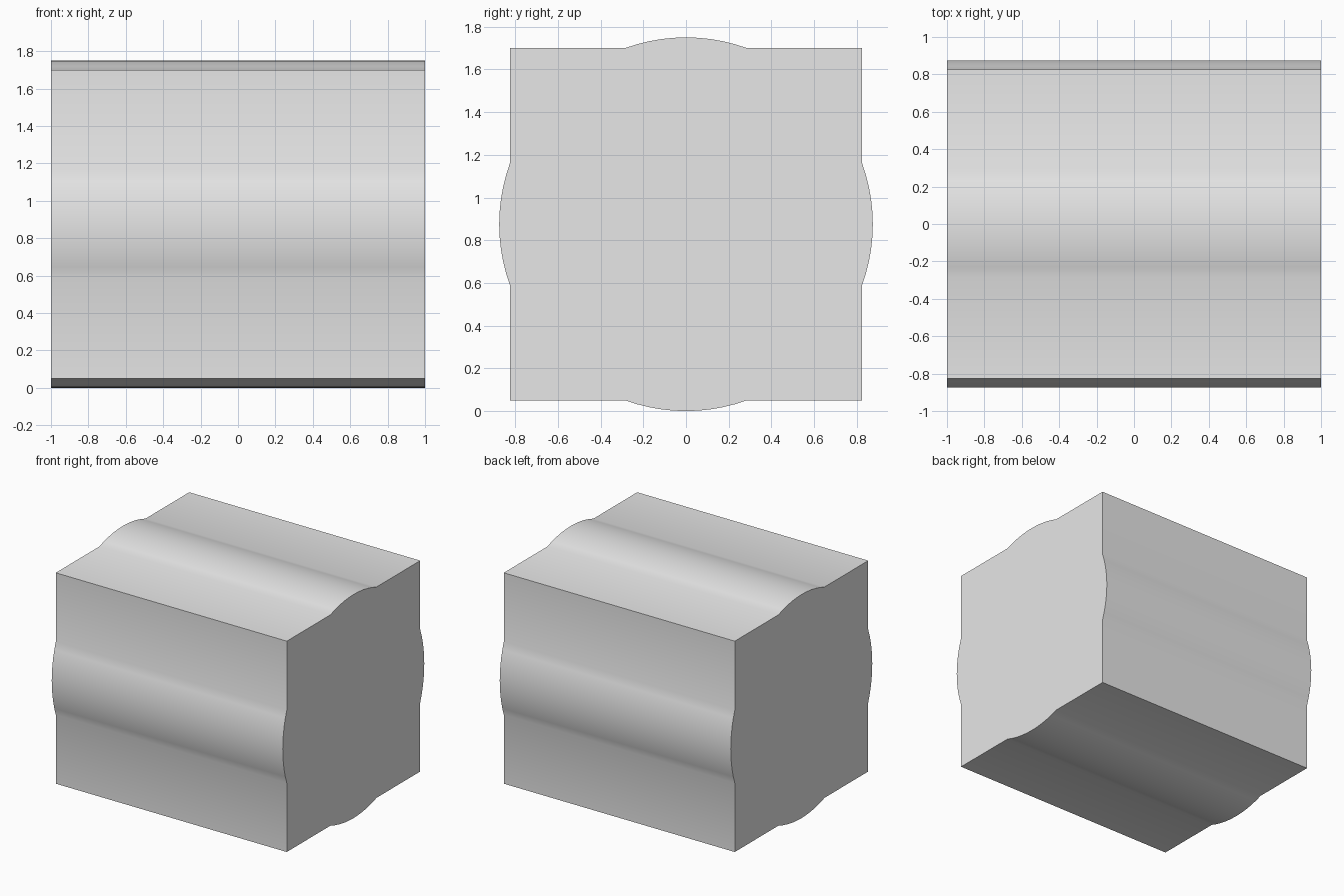
import bpy, bmesh, math
from mathutils import Matrix, Vector

cube = bpy.data.objects.get("Cube")
if cube:
    bpy.data.objects.remove(cube, do_unlink=True)

HALF_LENGTH = 1.0
FLAT = 0.825       # half size of the square section
RISE = 0.05        # height of each bulge
BULGE = 0.285      # half width of each bulge
STEPS = 10

# Plain grey material
grey = bpy.data.materials.new("light_grey")
grey.use_nodes = True
colour = (0.8, 0.8, 0.8, 1)
grey.diffuse_color = colour
grey.node_tree.nodes["Principled BSDF"].inputs["Base Color"].default_value = colour


def side_profile():
    """One side of the section: a corner, then a shallow arc bulge."""
    radius = (BULGE ** 2 + RISE ** 2) / (2 * RISE)
    sweep = math.asin(BULGE / radius)
    points = [Vector((FLAT, -FLAT))]
    for i in range(STEPS + 1):
        a = sweep * (2 * i / STEPS - 1)
        points.append(Vector((FLAT + RISE - radius + radius * math.cos(a),
                              radius * math.sin(a))))
    return points


# Repeat the side four times round the section
section = [Matrix.Rotation(k * math.pi / 2, 2) @ p
           for k in range(4) for p in side_profile()]

# Extrude the section along x
bm = bmesh.new()
verts = [bm.verts.new((-HALF_LENGTH, p.x, p.y + FLAT + RISE)) for p in section]
end = bm.faces.new(verts)
result = bmesh.ops.extrude_face_region(bm, geom=[end], use_keep_orig=True)
moved = [g for g in result["geom"] if isinstance(g, bmesh.types.BMVert)]
bmesh.ops.translate(bm, verts=moved, vec=(2 * HALF_LENGTH, 0, 0))
bmesh.ops.recalc_face_normals(bm, faces=bm.faces)

mesh = bpy.data.meshes.new("bulged_block")
bm.to_mesh(mesh)
bm.free()
mesh.materials.append(grey)
block = bpy.data.objects.new("bulged_block", mesh)
bpy.context.collection.objects.link(block)

# Smooth bulges, sharp corners and ends
bpy.ops.object.select_all(action="DESELECT")
block.select_set(True)
bpy.context.view_layer.objects.active = block
bpy.ops.object.shade_smooth_by_angle(angle=math.radians(30))
